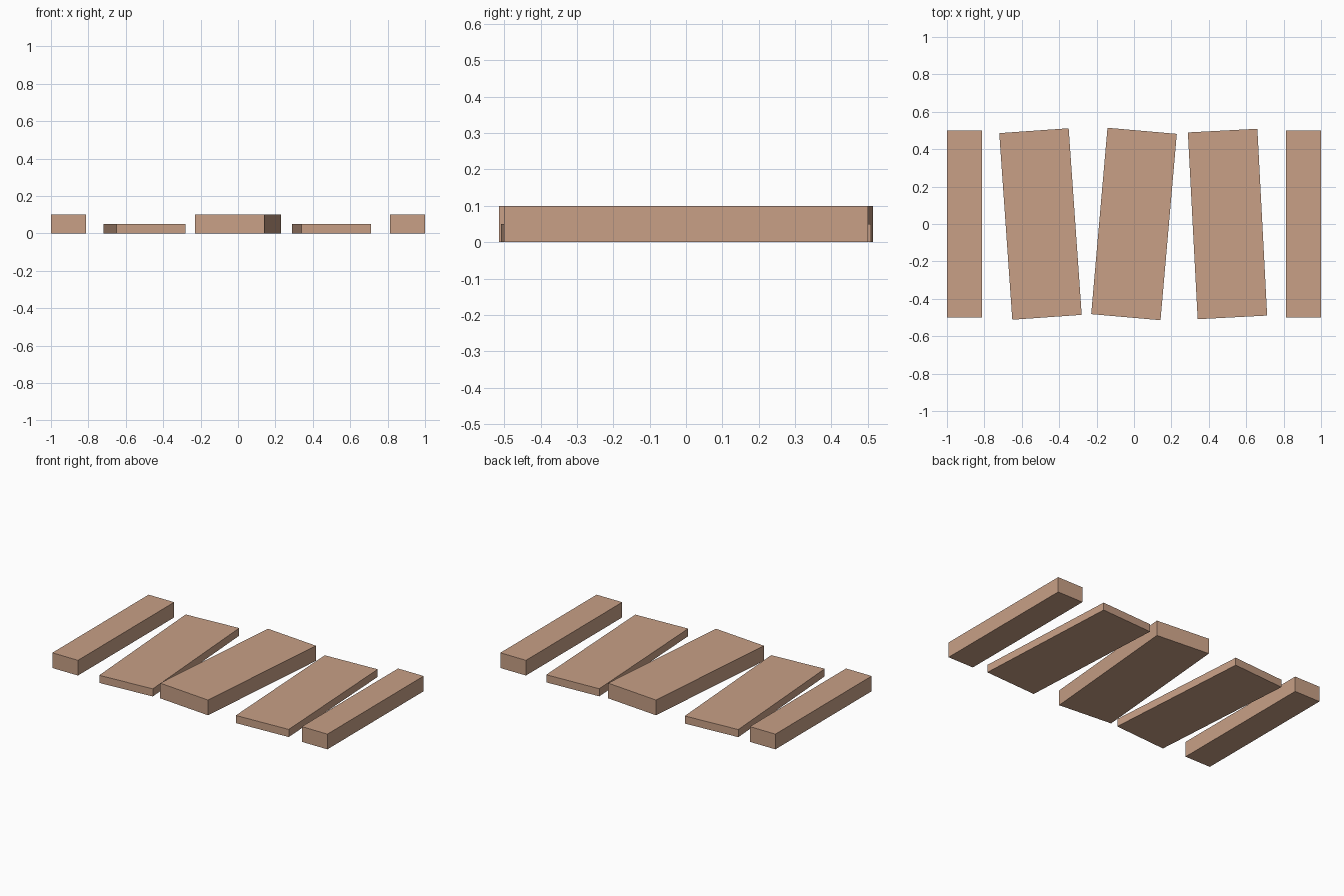
import bpy
import math

if "Cube" in bpy.data.objects:
    bpy.data.objects.remove(bpy.data.objects["Cube"])

wood = bpy.data.materials.new("light_brown_wood")
wood.diffuse_color = (0.58, 0.352, 0.24, 1.0)
wood.use_nodes = True
wood.node_tree.nodes["Principled BSDF"].inputs["Base Color"].default_value = wood.diffuse_color


def plank(name, x, width, height, angle):
    """Flat board one unit deep, resting on the ground, turned about z."""
    bpy.ops.mesh.primitive_cube_add(size=1, location=(x, 0, height / 2))
    ob = bpy.context.object
    ob.name = name
    ob.scale = (width, 1.0, height)
    ob.rotation_euler.z = math.radians(angle)
    ob.data.materials.append(wood)


# Narrow, straight boards at both ends
for side, label in ((-1, "left"), (1, "right")):
    plank(f"{label}_end_plank", side * 0.907, 0.186, 0.10, 0)

# Wide, slightly twisted boards between them
plank("left_thin_plank", -0.50, 0.372, 0.05, 4)
plank("middle_thick_plank", 0.0, 0.372, 0.10, -5)
plank("right_thin_plank", 0.50, 0.372, 0.05, 3)
